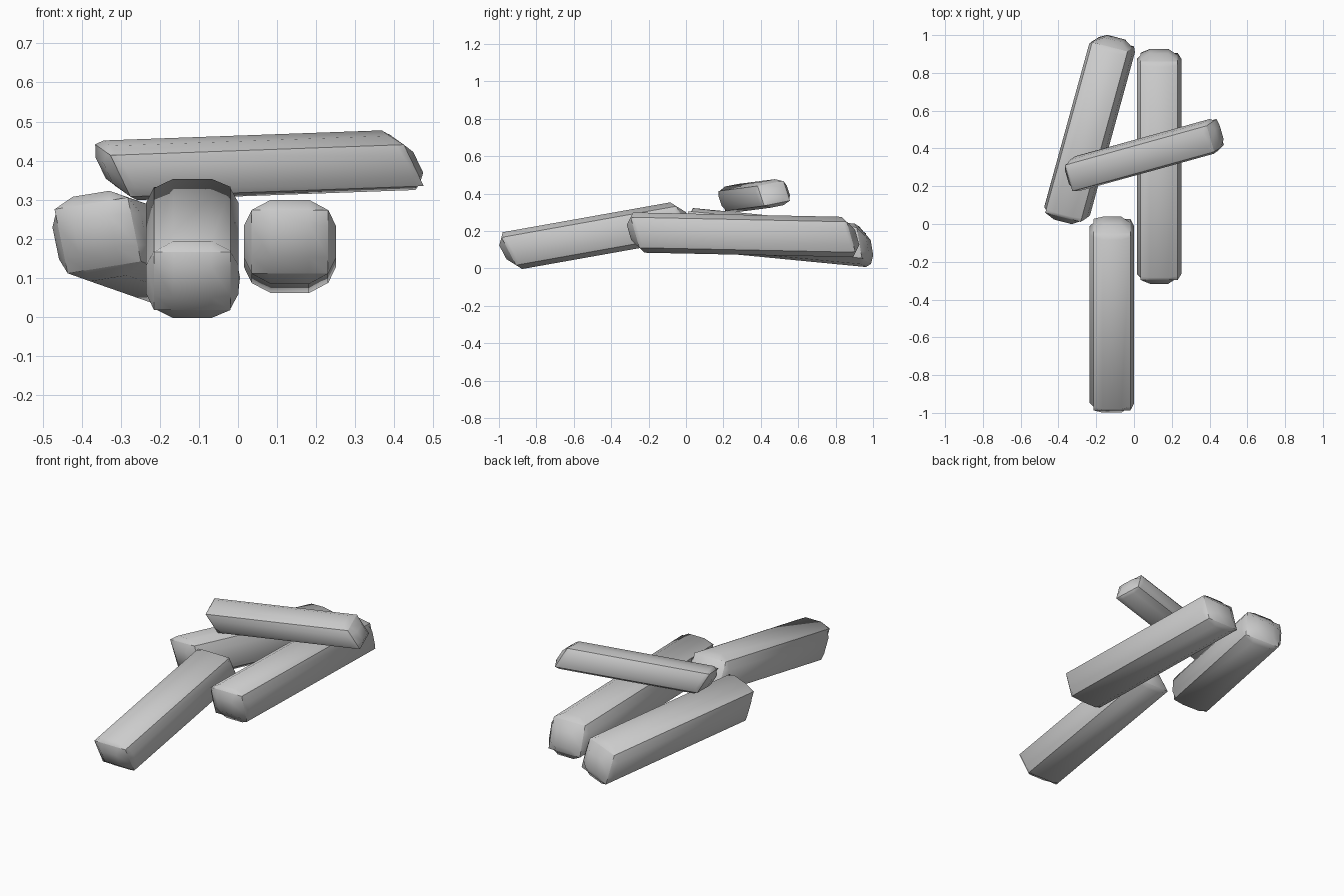
import bpy, bmesh
from math import radians
from mathutils import Matrix, Vector

if "Cube" in bpy.data.objects:
    bpy.data.objects.remove(bpy.data.objects["Cube"])


def block(name, centre, half, swell, shear, pitch, roll, yaw):
    """Pillow-sided stone beam: local y is the length, ends are sheared."""
    bm = bmesh.new()
    bmesh.ops.create_cube(bm, size=2)
    bmesh.ops.subdivide_edges(bm, edges=bm.edges[:], cuts=2, use_grid_fill=True)

    # keep the twelve box edges crisp, everything else smooth
    def outer(v):
        return {(i, v.co[i] > 0) for i in range(3) if abs(v.co[i]) > 0.99}
    for e in bm.edges:
        e.smooth = len(outer(e.verts[0]) & outer(e.verts[1])) < 2
    for f in bm.faces:
        f.smooth = True

    # size the box, swell the face interiors, slant the ends
    inner = (0.5, (half[1] - 0.02) / half[1], 0.5)
    for v in bm.verts:
        sides = outer(v)
        p = Vector()
        for i in range(3):
            s = 1 if v.co[i] > 0 else -1
            on_side = abs(v.co[i]) > 0.99
            p[i] = s * half[i] * (1 if on_side else inner[i])
            if on_side and len(sides) == 1:
                p[i] += s * swell[i]
        p.y -= shear * p.z
        v.co = p

    rot = (Matrix.Rotation(radians(yaw), 4, 'Z')
           @ Matrix.Rotation(radians(pitch), 4, 'X')
           @ Matrix.Rotation(radians(roll), 4, 'Y'))
    bm.transform(Matrix.Translation(centre) @ rot)
    bmesh.ops.recalc_face_normals(bm, faces=bm.faces[:])
    mesh = bpy.data.meshes.new(name)
    bm.to_mesh(mesh)
    bm.free()
    bpy.context.collection.objects.link(bpy.data.objects.new(name, mesh))


big_swell = (0.02, 0.032, 0.026)

# three large beams lying along y
block("front_beam", (-0.117, -0.48, 0.175), (0.098, 0.475, 0.08), big_swell, 0.32, 10.1, 0, 0)
block("right_beam", (0.133, 0.305, 0.18), (0.098, 0.578, 0.081), big_swell, 0.31, -1.2, 0, 0)
block("left_beam", (-0.235, 0.5, 0.165), (0.098, 0.47, 0.081), big_swell, 0.31, -5.3, -9, -15.4)
# smaller beam resting across the others
block("cross_beam", (0.055, 0.365, 0.388), (0.073, 0.39, 0.055), (0.015, 0.022, 0.017), 0.5, 2, 11, -74.5)
